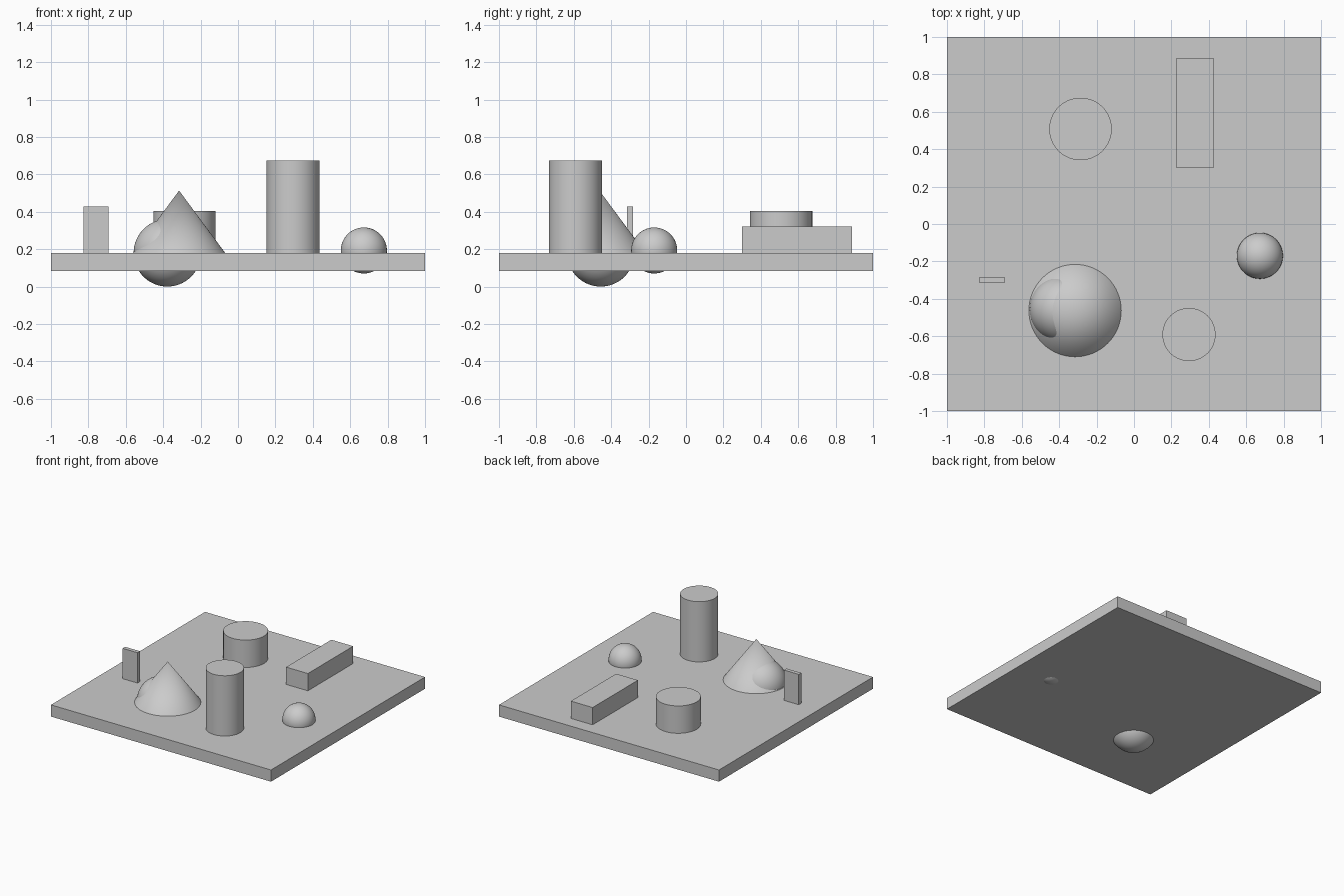
import bpy
from math import radians

cube = bpy.data.objects.get("Cube")
if cube:
    bpy.data.objects.remove(cube, do_unlink=True)

# Single plain grey material
GREY = (0.6, 0.6, 0.6, 1)
grey = bpy.data.materials.new("plain_grey")
grey.use_nodes = True
grey.diffuse_color = GREY
grey.node_tree.nodes["Principled BSDF"].inputs["Base Color"].default_value = GREY

SLAB_BOTTOM, SLAB_TOP = 0.083, 0.179


def finish(name, smooth=False):
    obj = bpy.context.object
    obj.name = name
    obj.data.materials.append(grey)
    if smooth:
        bpy.ops.object.shade_smooth_by_angle(angle=radians(40))


def box(name, x, y, size_x, size_y, top, bottom=SLAB_TOP):
    bpy.ops.mesh.primitive_cube_add(size=1, location=(x, y, (top + bottom) / 2))
    bpy.context.object.scale = (size_x, size_y, top - bottom)
    bpy.ops.object.transform_apply(location=False, rotation=False, scale=True)
    finish(name)


def cylinder(name, x, y, radius, top):
    bpy.ops.mesh.primitive_cylinder_add(
        vertices=64, radius=radius, depth=top - SLAB_TOP,
        location=(x, y, (top + SLAB_TOP) / 2))
    finish(name, True)


def sphere(name, x, y, z, radius):
    bpy.ops.mesh.primitive_uv_sphere_add(
        segments=64, ring_count=32, radius=radius, location=(x, y, z))
    finish(name, True)


# Ground slab
box("base_slab", 0, 0, 2, 2, SLAB_TOP, SLAB_BOTTOM)

# Blocks standing on the slab
box("long_block", 0.326, 0.594, 0.198, 0.588, 0.321)
box("thin_upright_plate", -0.76, -0.299, 0.134, 0.033, 0.428)

# Cylinders
cylinder("tall_cylinder", 0.294, -0.591, 0.142, 0.674)
cylinder("short_cylinder", -0.286, 0.508, 0.167, 0.404)

# Spheres sunk through the slab
sphere("large_sphere", -0.378, -0.456, 0.18, 0.18)
sphere("small_sphere", 0.673, -0.17, 0.193, 0.123)

# Cone
CONE_TOP = 0.513
bpy.ops.mesh.primitive_cone_add(
    vertices=64, radius1=0.247, radius2=0, depth=CONE_TOP - SLAB_TOP,
    location=(-0.315, -0.463, (CONE_TOP + SLAB_TOP) / 2))
finish("cone", True)
